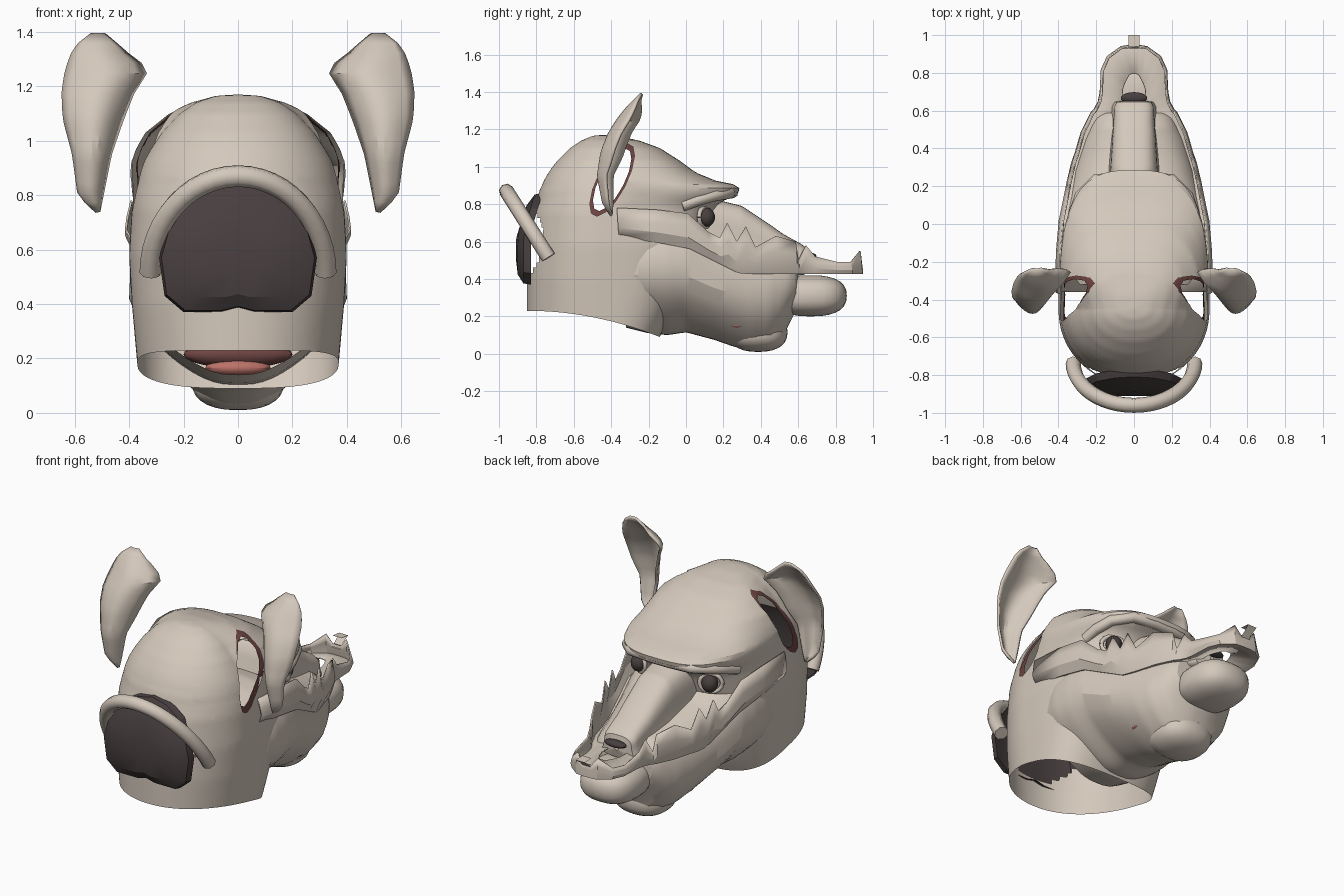
import bpy, bmesh, math
from mathutils import Vector

cube = bpy.data.objects.get("Cube")
if cube:
    bpy.data.objects.remove(cube)


def material(name, rgb):
    m = bpy.data.materials.new(name)
    m.use_nodes = True
    m.diffuse_color = (*rgb, 1)
    m.node_tree.nodes["Principled BSDF"].inputs["Base Color"].default_value = (*rgb, 1)
    return m


SKIN = material("beige skin", (0.66, 0.58, 0.5))
DARK = material("dark brown", (0.065, 0.05, 0.05))
RED = material("dark red lining", (0.16, 0.06, 0.055))
PINK = material("pink flesh", (0.5, 0.17, 0.14))


def finish(name, bm, mat, thick=0):
    bmesh.ops.recalc_face_normals(bm, faces=bm.faces[:])
    me = bpy.data.meshes.new(name)
    bm.to_mesh(me)
    bm.free()
    ob = bpy.data.objects.new(name, me)
    bpy.context.collection.objects.link(ob)
    me.materials.append(mat)
    if thick:
        mod = ob.modifiers.new("thickness", 'SOLIDIFY')
        mod.thickness = thick
        mod.offset = 0
    bpy.ops.object.select_all(action='DESELECT')
    ob.select_set(True)
    bpy.context.view_layer.objects.active = ob
    bpy.ops.object.shade_smooth_by_angle(angle=math.radians(25))


def grid(rows, closed=False):
    """Skin a list of equally long point rows."""
    bm = bmesh.new()
    vs = [[bm.verts.new(p) for p in row] for row in rows]
    n = len(rows[0])
    for a, b in zip(vs, vs[1:]):
        for i in range(n if closed else n - 1):
            j = (i + 1) % n
            bm.faces.new((a[i], a[j], b[j], b[i]))
    return bm


def spow(v, e):
    return math.copysign(abs(v) ** e, v)


def ball(name, loc, radii, mat, boxy=1):
    """Ellipsoid; boxy below 1 squares it off."""
    bm = bmesh.new()
    bmesh.ops.create_uvsphere(bm, u_segments=24, v_segments=14, radius=1)
    for v in bm.verts:
        v.co = Vector(spow(c, boxy) * r + p for c, r, p in zip(v.co, radii, loc))
    finish(name, bm, mat)


def tube(name, pts, radius, mat):
    """Round bar along a path, with its ends capped."""
    cu = bpy.data.curves.new(name, 'CURVE')
    cu.dimensions = '3D'
    cu.bevel_depth = radius
    cu.bevel_resolution = 2
    cu.use_fill_caps = True
    sp = cu.splines.new('POLY')
    sp.points.add(len(pts) - 1)
    for p, c in zip(sp.points, pts):
        p.co = (*c, 1)
    cu.materials.append(mat)
    bpy.context.collection.objects.link(bpy.data.objects.new(name, cu))


def table(keys, t):
    """Interpolate rows of a table by their first column."""
    for a, b in zip(keys, keys[1:]):
        if t <= b[0]:
            f = (t - a[0]) / (b[0] - a[0])
            return [p + (q - p) * f for p, q in zip(a[1:], b[1:])]
    return keys[-1][1:]


def clamp(t):
    return max(0, min(1, t))


# Skull and neck: stacked rings given as height, back, front, half width
SKULL = [(.2, -.85, -.14, .37), (.4, -.85, 0, .39), (.58, -.84, .08, .4),
         (.75, -.82, .14, .39), (.81, -.8, .18, .38), (.845, -.79, .265, .37),
         (.87, -.785, .285, .365), (.9, -.77, .285, .355), (.925, -.76, .16, .345),
         (.97, -.735, .05, .32), (1.03, -.69, -.03, .28), (1.1, -.62, -.14, .215),
         (1.14, -.56, -.25, .155), (1.165, -.5, -.37, .08), (1.17, -.451, -.449, .001)]
LEVELS, AROUND, MID = 52, 112, -.45


def skull_rows():
    rows = []
    for k in range(LEVELS + 1):
        z = .2 + .97 * math.sin(k / LEVELS * math.pi / 2)
        back, front, w = table(SKULL, z)
        row = []
        for i in range(AROUND):
            a = 2 * math.pi * i / AROUND
            c, s = math.cos(a), math.sin(a)
            e = 2 / 3 if s > 0 else 2 / 2.1
            y = MID + spow(s, e) * ((front - MID) if s > 0 else (MID - back))
            # temples swell out in front of the ear openings
            swell = 1 + .24 * clamp((y + .45) / .14) * clamp((z - .78) / .25)
            drop = clamp(1 - (z - .2) / .2) * (.03 - .14 * clamp((y + .85) / .71) ** 2)
            row.append((w * swell * spow(c, e), y, z + drop))
        rows.append(row)
    return rows


# Slanted ear opening: straight cuts around an ellipse seen from the side
CENTRE, SIDES = Vector((0, -.395, .93)), []
for i in range(14):
    t = 2 * math.pi * i / 14
    along, across = math.cos(t) / .21, math.sin(t) / .075
    SIDES.append(Vector((0, .456 * along + .89 * across, .89 * along - .456 * across)))


def hole_distance(p):
    """Below 1 inside the ear opening."""
    return max(n.dot(p - CENTRE) for n in SIDES) if abs(p.x) > .15 else 9


def skull_part(inner, outer, shrink):
    """Keep the skull faces in a range around the ear openings, less the panel's bay."""
    bm = grid(skull_rows(), True)
    for n in SIDES:
        bmesh.ops.bisect_plane(bm, geom=bm.verts[:] + bm.edges[:] + bm.faces[:], dist=1e-5,
                               plane_co=CENTRE + n * inner / n.length_squared, plane_no=n)
    gone = []
    for f in bm.faces:
        p = f.calc_center_median()
        bay = p.y < -.6 and math.hypot(p.x / .25, (p.z - .59) / .19) < 1
        if bay or not inner < hole_distance(p) < outer:
            gone.append(f)
    bmesh.ops.delete(bm, geom=gone, context='FACES')
    for v in bm.verts:
        v.co.x *= shrink
    return bm


finish("skull", skull_part(1, 99, 1), SKIN)
finish("ear_opening_lining", skull_part(.86, 1.4, .95), RED)

# Jaw and cheeks: sections given as depth, half width, top, bottom
JAW = [(-.32, .375, .7, .14), (-.2, .4, .73, .11), (-.1, .4, .74, .1), (0, .387, .72, .115),
       (.15, .355, .63, .075), (.25, .33, .6, .04), (.35, .305, .57, .015), (.45, .275, .55, .025),
       (.52, .24, .54, .08), (.545, .225, .52, .15), (.58, .2, .5, .21), (.6, .15, .46, .26),
       (.61, .01, .37, .35)]
BRIDGE = [(.1, .14, .84, .45), (.3, .125, .79, .45), (.45, .115, .69, .43), (.52, .11, .64, .42),
          (.62, .105, .585, .42), (.65, .09, .56, .43), (.66, .01, .5, .48)]


def loft(name, keys, power, taper, steps=40):
    rows = []
    for k in range(steps + 1):
        y = keys[0][0] + (keys[-1][0] - keys[0][0]) * k / steps
        w, top, low = table(keys, y)
        row = []
        for i in range(40):
            a = 2 * math.pi * i / 40
            s = math.sin(a)
            x = w * spow(math.cos(a), 2 / power) * (1 - taper * max(0, -s))
            row.append((x, y, (top + low) / 2 + (top - low) / 2 * spow(s, 2 / power)))
        rows.append(row)
    finish(name, grid(rows, True), SKIN)


loft("jaw", JAW, 2.8, .5)
loft("nose_bridge", BRIDGE, 3, -.45)
ball("upper_lip", (0, .665, .31), (.175, .195, .11), SKIN, .8)
ball("lower_lip", (0, .385, .115), (.17, .158, .105), SKIN, .85)
ball("mouth_inside", (0, .41, .215), (.17, .13, .02), PINK)
ball("throat", (0, -.24, .215), (.2, .06, .05), RED)
ball("tongue", (0, -.25, .165), (.12, .06, .035), PINK)
ball("nostrils", (0, .668, .52), (.07, .03, .02), DARK)

# Torn face sheet: x, depth and top height along its ragged edge
EDGE = [(.412, -.36, .78), (.41, -.15, .77), (.395, .02, .75), (.372, .13, .65),
        (.36, .19, .62), (.352, .23, .7), (.34, .28, .6), (.328, .33, .68),
        (.31, .38, .57), (.278, .49, .63), (.225, .595, .6), (.21, .61, .5),
        (.188, .65, .58), (.178, .7, .52), (.172, .82, .49), (.14, .89, .49),
        (.07, .94, .55), (.03, .945, .5)]
path = EDGE + [(-x, y, z) for x, y, z in reversed(EDGE)]


def low(y):
    return max(.43, .575 - .5 * max(0, y) - .15 * min(0, y))


# the first row is a shelf running in under the nose bridge
rows = [[(x * .35, y - .15 * clamp((y - .6) / .3), low(y) + .04) for x, y, z in path]]
rows += [[(x * s, y - .01 * t, low(y) + (z - low(y)) * t) for x, y, z in path]
         for t, s in ((0, .94), (.3, 1), (.6, .985), (1, .95))]
finish("torn_face_sheet", grid(rows), SKIN, .008)
finish("torn_tip", grid([[(-.03, .93, .48), (.03, .93, .48)],
                         [(-.025, .96, .51), (.025, .96, .51)],
                         [(-.03, 1, .54), (.03, 1, .54)],
                         [(-.03, .94, .545), (.03, .94, .545)]]), SKIN)

# Brow ridge
half = [(.325, -.02, .79), (.315, .06, .82), (.285, .15, .845), (.2, .235, .86), (.06, .25, .862)]
tube("brow_ridge", half + [(-x, y, z) for x, y, z in reversed(half)], .03, SKIN)

# Ears: height, inner x, outer x, depth of the hollow back
EAR = [(.74, .512, .52, -.4), (.8, .5, .585, -.44), (.95, .47, .605, -.47),
       (1.08, .425, .64, -.45), (1.18, .385, .645, -.41), (1.26, .33, .632, -.36),
       (1.32, .41, .61, -.31), (1.37, .465, .575, -.26), (1.39, .49, .54, -.24)]
for side, sx in (("left", 1), ("right", -1)):
    rows = []
    for k in range(19):
        z = .74 + .65 * k / 18
        xi, xo, y = table(EAR, z)
        cup = .09 * min(1, (xo - xi) / .2) * clamp((1.42 - z) / .16)
        rows.append([(sx * (xi + (xo - xi) * j / 8),
                      y + cup * (j / 4 - 1) ** 2 * (1.3 - j * .075), z) for j in range(9)])
    finish(side + "_ear", grid(rows), SKIN, .014)
    ball(side + "_eye", (sx * .235, .11, .73), (.045, .045, .05), DARK)
    lid = [(sx * (.235 + .055 * math.cos(a)), .1 - .03 * math.cos(a), .73 + .055 * math.sin(a))
           for a in [math.pi * 2 * i / 16 for i in range(17)]]
    tube(side + "_eyelid", lid, .012, SKIN)
    ball(side + "_mouth_corner", (sx * .207, .28, .15), (.02, .05, .01), PINK)

# Neck rim: slanted arch
arch = [(.322 * math.cos(a), -.735 - .225 * math.sin(a), .515 + .355 * math.sin(a))
        for a in [math.pi * i / 24 for i in range(25)]]
tube("neck_rim", arch, .04, SKIN)

# Dark neck panel: shrinking copies of one outline
right = [(0, .385), (.06, .37), (.2, .37), (.27, .43), (.29, .57), (.26, .68),
         (.2, .78), (.1, .84), (0, .86)]
outline = right + [(-x, z) for x, z in right[-2:0:-1]]
rows = [[(x * s, y + max(0, z - .65) * .3 * s, .59 + (z - .59) * s) for x, z in outline]
        for s, y in ((1, -.83), (.97, -.87), (.75, -.9), (.35, -.91))]
panel = grid(rows, True)
bmesh.ops.holes_fill(panel, edges=[e for e in panel.edges if e.is_boundary
                                   and e.verts[0].co.y < -.88], sides=0)
finish("neck_panel", panel, DARK)
